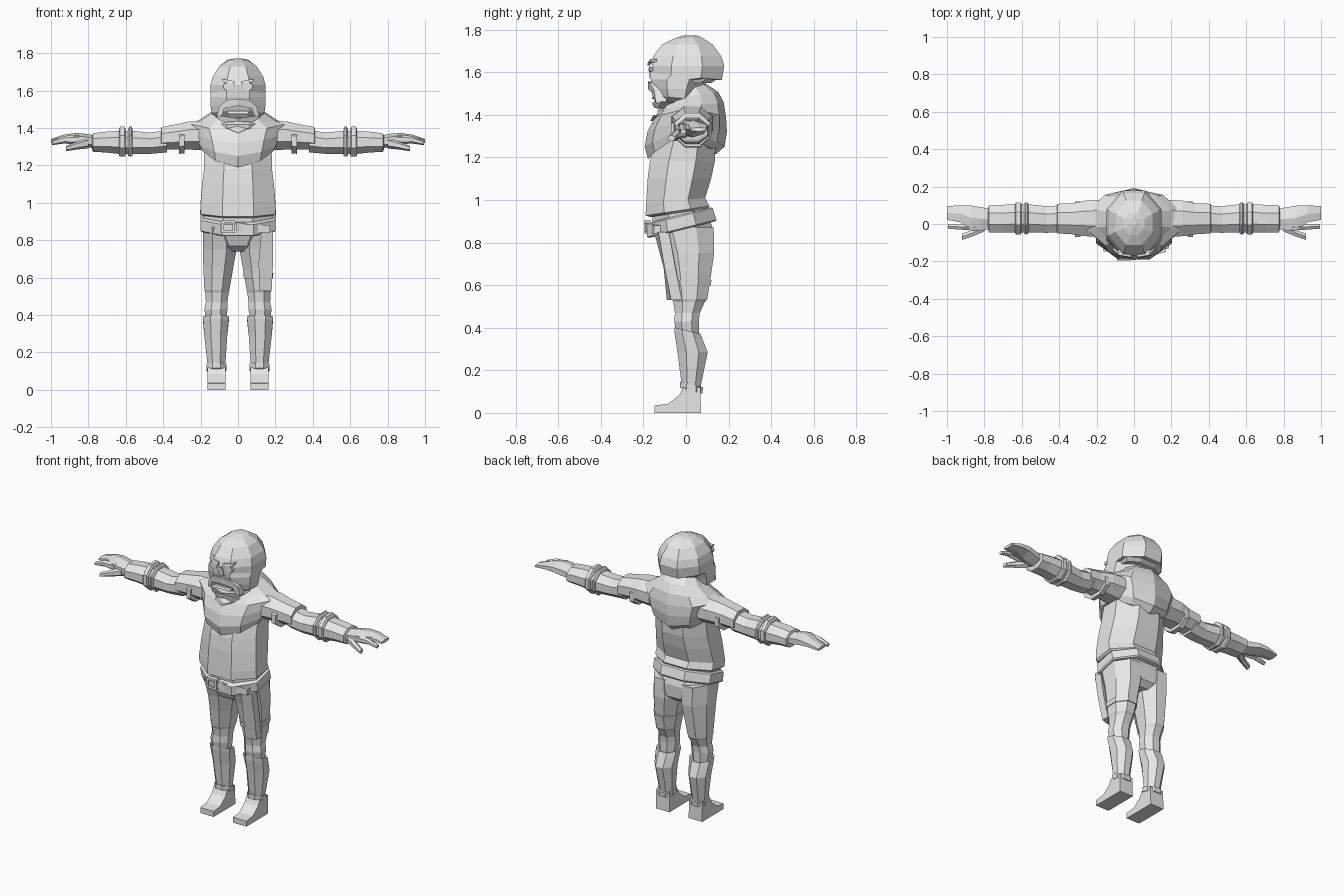
import bpy, bmesh, math
from mathutils import Vector

grey = bpy.data.materials.new("plain grey")
grey.diffuse_color = (0.8, 0.8, 0.8, 1)


def finish(name, bm):
    bmesh.ops.recalc_face_normals(bm, faces=bm.faces)
    me = bpy.data.meshes.new(name)
    bm.to_mesh(me)
    bm.free()
    me.materials.append(grey)
    ob = bpy.data.objects.new(name, me)
    bpy.context.collection.objects.link(ob)
    return ob


def loft(name, rings):
    """Skin a list of equal-length point rings and cap both ends."""
    bm = bmesh.new()
    vs = [[bm.verts.new(p) for p in r] for r in rings]
    n = len(vs[0])
    for a, b in zip(vs, vs[1:]):
        for i in range(n):
            j = (i + 1) % n
            bm.faces.new((a[i], a[j], b[j], b[i]))
    bm.faces.new(vs[0])
    bm.faces.new(vs[-1])
    return finish(name, bm)


def oval(u0, u1, v0, v1, n=8):
    """Flat-sided polygon that fills the given extents."""
    k = 1 / math.cos(math.pi / n)
    out = []
    for i in range(n):
        a = 2 * math.pi * (i + 0.5) / n
        out.append(((u0 + u1) / 2 + (u1 - u0) / 2 * k * math.cos(a),
                    (v0 + v1) / 2 + (v1 - v0) / 2 * k * math.sin(a)))
    return out


def upright(name, rows, s=1, n=8):
    """Rows are z, x0, x1, y0, y1, tilt along y, lift at the sides."""
    rings = []
    for z, x0, x1, y0, y1, *extra in rows:
        tilt, lift = (extra + [0, 0])[:2]
        cx, hx = (x0 + x1) / 2, (x1 - x0) / 2
        rings.append([(s * x, y, z + tilt * y + lift * ((x - cx) / hx) ** 2)
                      for x, y in oval(x0, x1, y0, y1, n)])
    return loft(name, rings)


def along_x(name, rows, s=1, n=8):
    """Rows are x, y0, y1, z0, z1."""
    return loft(name, [[(s * x, y, z) for y, z in oval(y0, y1, z0, z1, n)]
                       for x, y0, y1, z0, z1 in rows])


def prism(name, pts, d):
    d = Vector(d)
    return loft(name, [pts, [Vector(p) + d for p in pts]])


# jacket and pelvis
upright("jacket", [(.945, -.19, .19, -.165, .10, .15), (.955, -.202, .202, -.19, .11, .15),
                   (1.0, -.20, .20, -.187, .09, .1), (1.1, -.192, .192, -.18, .118),
                   (1.18, -.182, .182, -.17, .135), (1.28, -.18, .18, -.14, .14)])
upright("pelvis", [(.74, -.06, .06, -.07, .09), (.77, -.12, .12, -.12, .125),
                   (.85, -.187, .187, -.155, .13), (.95, -.185, .185, -.16, .10)])
# slanted belt with open buckle
upright("belt", [(.865, -.193, .193, -.172, .138, .25), (.872, -.2, .2, -.182, .143, .25),
                 (.93, -.2, .2, -.185, .125, .25), (.937, -.19, .19, -.172, .115, .25)])
for x0, x1, z0, z1 in ((-.09, -.075, .84, .905), (-.03, -.015, .84, .905),
                       (-.09, -.015, .84, .853), (-.09, -.015, .892, .905)):
    prism("buckle_bar", [(x0, -.196, z0), (x1, -.196, z0), (x1, -.196, z1), (x0, -.196, z1)],
          (0, .03, 0))
prism("belt_tail", [(-.01, -.193, .85), (.17, -.15, .84), (.17, -.15, .88), (-.01, -.193, .895)],
      (0, .03, 0))

# shoulder mantle and neck wrap
upright("mantle", [(1.215, -.17, .17, -.15, .12, 0, .07), (1.205, -.193, .193, -.17, .135, .08, .08),
                   (1.25, -.205, .205, -.185, .172, 0, .06), (1.32, -.225, .225, -.172, .183, 0, .04),
                   (1.385, -.25, .25, -.14, .18, 0, .035), (1.44, -.2, .2, -.115, .17, .1, 0),
                   (1.485, -.13, .13, -.09, .145, .15), (1.54, -.085, .085, -.06, .085, .1)], n=10)
upright("collar", [(1.39, -.15, .15, -.13, .12), (1.445, -.145, .145, -.135, .13, .2),
                   (1.46, -.12, .12, -.11, .1, .2)])
upright("neck", [(1.4, -.08, .08, -.07, .08), (1.6, -.08, .08, -.06, .095)])
# fold creases on the chest
for z, w in ((1.335, .04), (1.37, .055)):
    for s in (-1, 1):
        prism("chest_fold", [(0, -.168, z), (s * w, -.155, z + .025), (s * w, -.15, z + .03),
                             (0, -.163, z + .008)], (0, .03, 0))

# hooded head, back of the hood hangs out over the neck
upright("head", [(1.445, -.10, .10, -.115, .03, -.1), (1.475, -.14, .14, -.14, .05, -.1),
                 (1.52, -.147, .147, -.152, .065), (1.565, -.147, .147, -.165, .09),
                 (1.58, -.147, .147, -.168, .168, -.1), (1.63, -.147, .147, -.172, .18),
                 (1.675, -.135, .135, -.153, .165), (1.73, -.1, .1, -.112, .125),
                 (1.762, -.055, .055, -.06, .065, .1), (1.773, -.012, .012, -.01, .045)])
for z, h in ((1.55, .02), (1.58, .025)):
    upright("hood_fold", [(z, -.12, .12, -.04, .12 + (z - 1.55)), (z + h, -.13, .13, -.04, .15)])

# face: moustache arch framing a sunken mouth, lower lip, nose
for s in (-1, 1):
    prism("moustache", [(0, -.178, 1.555), (s * .06, -.172, 1.55), (s * .1, -.15, 1.515),
                        (s * .115, -.14, 1.455), (s * .085, -.15, 1.47),
                        (s * .075, -.162, 1.505), (0, -.178, 1.52)], (0, .05, 0))
    prism("beard_edge", [(0, -.15, 1.435), (s * .08, -.14, 1.43), (s * .125, -.11, 1.46),
                         (s * .09, -.145, 1.465), (0, -.16, 1.452)], (0, .06, 0))
    # eye disc and slanted brow
    prism("eye", [(s * .053 + .027 * math.cos(a * math.pi / 4), -.174,
                   1.622 + .022 * math.sin(a * math.pi / 4)) for a in range(8)], (0, .02, 0))
    prism("brow", [(s * .015, -.182, 1.632), (s * .08, -.17, 1.648), (s * .085, -.165, 1.662),
                   (s * .015, -.178, 1.65)], (0, .03, 0))
prism("lower_lip", [(-.05, -.16, 1.475), (.05, -.16, 1.475), (.065, -.155, 1.49),
                    (-.065, -.155, 1.49)], (0, .03, 0))
prism("nose", [(-.02, -.172, 1.57), (.02, -.172, 1.57), (.01, -.176, 1.62), (-.01, -.176, 1.62)],
      (0, .03, 0))

for side, s in (("left", 1), ("right", -1)):
    # sleeves
    along_x(side + "_upper_sleeve", [(.17, -.07, .13, 1.28, 1.44), (.26, -.065, .125, 1.285, 1.435),
                                     (.33, -.055, .11, 1.285, 1.42), (.41, -.05, .108, 1.285, 1.405),
                                     (.412, -.04, .095, 1.29, 1.385)], s)
    along_x(side + "_sleeve_strap", [(.285, -.07, .12, 1.265, 1.4), (.315, -.07, .12, 1.262, 1.395)], s)
    along_x(side + "_forearm", [(.38, -.045, .1, 1.27, 1.39), (.47, -.047, .095, 1.262, 1.375),
                                (.56, -.045, .105, 1.26, 1.385), (.64, -.045, .105, 1.262, 1.385),
                                (.71, -.045, .102, 1.27, 1.38), (.775, -.045, .1, 1.272, 1.372),
                                (.78, -.03, .085, 1.285, 1.36)], s)
    for x, w in ((.565, .022), (.602, .034)):
        along_x(side + "_elbow_band", [(x, -.05, .11, 1.252, 1.395), (x + .006, -.055, .115, 1.247, 1.408),
                                       (x + w - .006, -.055, .115, 1.247, 1.408),
                                       (x + w, -.05, .11, 1.252, 1.395)], s)
    # hand, index finger and thumb
    along_x(side + "_hand", [(.76, -.025, .08, 1.295, 1.355), (.82, -.035, .09, 1.305, 1.365),
                             (.87, -.03, .098, 1.318, 1.37), (.93, .01, .1, 1.325, 1.362),
                             (1.0, .022, .095, 1.322, 1.34)], s, 6)
    along_x(side + "_index_finger", [(.85, -.035, .0, 1.315, 1.36), (.93, -.03, .0, 1.32, 1.355),
                                     (.995, -.025, .0, 1.31, 1.33)], s, 6)
    along_x(side + "_thumb", [(.8, -.04, .02, 1.295, 1.345), (.86, -.065, -.03, 1.288, 1.325),
                              (.92, -.085, -.052, 1.278, 1.302)], s, 6)

    # trousers
    upright(side + "_trouser_leg", [(.87, .012, .188, -.15, .13), (.75, .008, .188, -.11, .132),
                                    (.65, .026, .185, -.087, .118), (.535, .046, .18, -.067, .1),
                                    (.52, .05, .175, -.06, .088), (.47, .056, .172, -.052, .065),
                                    (.43, .056, .18, -.055, .06), (.34, .07, .165, -.04, .06)], s)
    # boot shaft, ankle strap and foot
    upright(side + "_boot", [(.38, .06, .175, -.045, .055, -.25), (.388, .048, .187, -.055, .068, -.25),
                             (.365, .05, .186, -.054, .078, -.25), (.285, .058, .18, -.04, .102),
                             (.13, .068, .162, -.02, .07), (.08, .072, .158, -.012, .068)], s)
    upright(side + "_ankle_strap", [(.11, .063, .167, -.028, .077, -.25), (.14, .062, .168, -.028, .08, -.25)], s)
    prism(side + "_foot", [(s * .068, y, z) for y, z in ((-.148, 0), (.07, 0), (.068, .12),
                           (-.012, .12), (-.03, .085), (-.085, .042), (-.148, .035))],
          (s * .095, 0, 0))

# holster with thigh strap
prism("holster", [(.115, -.09, .53), (.18, -.07, .53), (.187, -.1, .68), (.187, -.13, .85),
                  (.125, -.15, .85), (.11, -.105, .68)], (0, .05, 0))
upright("thigh_strap", [(.595, .032, .187, -.085, .115), (.625, .027, .189, -.09, .12)])
